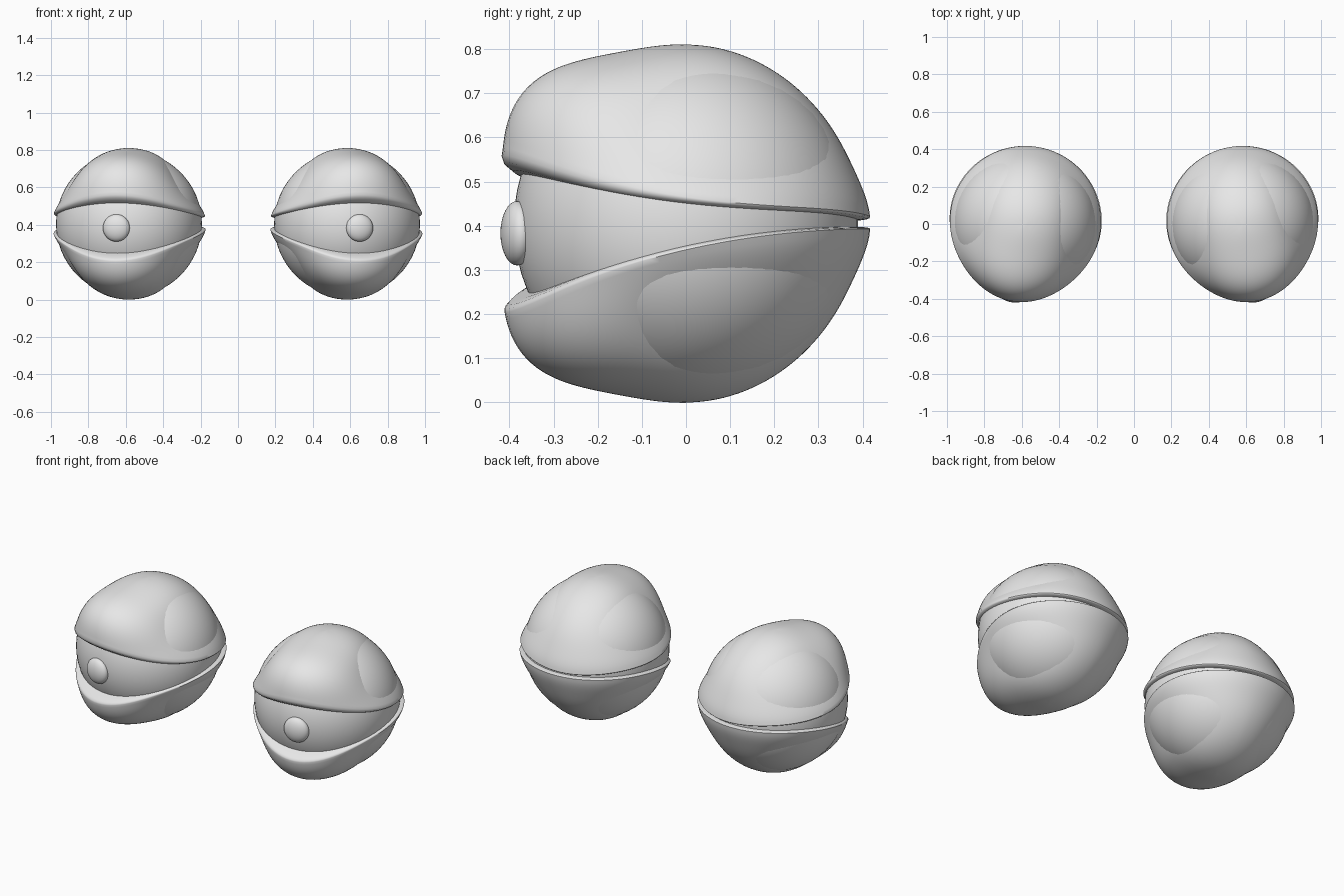
import bpy
import bmesh
from math import sin, cos, asin, exp, pi, radians, degrees
from mathutils import Matrix, Vector

cube = bpy.data.objects.get("Cube")
if cube:
    bpy.data.objects.remove(cube, do_unlink=True)

MID_Z = 0.405      # height of each eye centre
EYE_X = 0.583      # sideways distance of each eye
BALL_R = 0.39
TURN = 10          # outward turn of each eye, degrees
SEGMENTS, RINGS = 96, 36

grey = bpy.data.materials.new("light grey")
grey.use_nodes = True
colour = (0.8, 0.8, 0.8, 1)
grey.diffuse_color = colour
grey.node_tree.nodes["Principled BSDF"].inputs["Base Color"].default_value = colour


def bell(x, width):
    return exp(-0.5 * (x / width) ** 2)


def lid_radius(a, e):
    """Lid surface: a sphere with a swollen front and hollowed sides (degrees)."""
    side = abs(a)
    r = 0.397 + 0.008 * sin(radians(e)) ** 8 + 0.021 * bell(e, 10)
    r += 0.08 * bell(side, 36) * bell(e - 38, 17)
    r -= 0.042 * bell(side - 92, 33) * bell(e - 36, 15)
    return r


def finish(bm, name, matrix):
    bmesh.ops.recalc_face_normals(bm, faces=bm.faces)
    bm.transform(matrix)
    mesh = bpy.data.meshes.new(name)
    bm.to_mesh(mesh)
    bm.free()
    mesh.materials.append(grey)
    obj = bpy.data.objects.new(name, mesh)
    bpy.context.collection.objects.link(obj)
    bpy.ops.object.select_all(action='DESELECT')
    obj.select_set(True)
    bpy.context.view_layer.objects.active = obj
    bpy.ops.object.shade_smooth_by_angle(angle=radians(40))
    return obj


def make_lid(name, matrix, up):
    bm = bmesh.new()
    columns = []
    pole = bm.verts.new((0, 0, up * lid_radius(0, 90)))
    for i in range(SEGMENTS):
        a = 360 * i / SEGMENTS - 180
        opening = (1 + cos(radians(a))) / 2
        # Height of the inner rim and size of the rolled lip
        if up > 0:
            f = opening ** 3
            rim = 0.028 + 0.082 * f - 0.022 * (1 - opening) ** 8
            lip = 1 + 5 * f
        else:
            f = opening ** 2.35
            rim = 0.007 + 0.15 * f
            lip = 0.6 + 1.6 * f
        e0 = degrees(asin(rim / BALL_R))
        e1 = e0 + lip
        outer = lid_radius(a, e1)
        inner = BALL_R - 0.012
        depth = outer - inner
        profile = [(e0, inner), (e0 + 0.12 * lip, inner + 0.45 * depth),
                   (e0 + 0.35 * lip, inner + 0.8 * depth),
                   (e0 + 0.65 * lip, inner + 0.95 * depth)]
        for j in range(RINGS):
            e = e1 + (90 - e1) * j / RINGS
            profile.append((e, lid_radius(a, e)))
        column = []
        for e, r in profile:
            flat = r * cos(radians(e))
            column.append(bm.verts.new((flat * sin(radians(a)), -flat * cos(radians(a)),
                                        up * r * sin(radians(e)))))
        columns.append(column)
    for i, here in enumerate(columns):
        after = columns[(i + 1) % SEGMENTS]
        for j in range(len(here) - 1):
            bm.faces.new((here[j], after[j], after[j + 1], here[j + 1]))
        bm.faces.new((here[-1], after[-1], pole))
    # Open shell: orient outwards explicitly after recalculation in finish
    return finish(bm, name, matrix)


def make_ball(name, matrix, radius, segments, rings):
    bm = bmesh.new()
    bmesh.ops.create_uvsphere(bm, u_segments=segments, v_segments=rings, radius=radius)
    return finish(bm, name, matrix)


for label, side in (("left", 1), ("right", -1)):
    place = (Matrix.Translation((side * EYE_X, 0, MID_Z))
             @ Matrix.Rotation(radians(side * TURN), 4, 'Z'))
    make_ball(label + "_eyeball", place, BALL_R, 64, 32)
    # Pupil: a flattened ball set into the front of the eyeball
    pupil = (place @ Matrix.Translation((0, -0.388, -0.022))
             @ Matrix.Diagonal(Vector((1, 0.5, 1, 1))))
    make_ball(label + "_pupil", pupil, 0.073, 32, 16)
    make_lid(label + "_upper_lid", place, 1)
    make_lid(label + "_lower_lid", place, -1)
